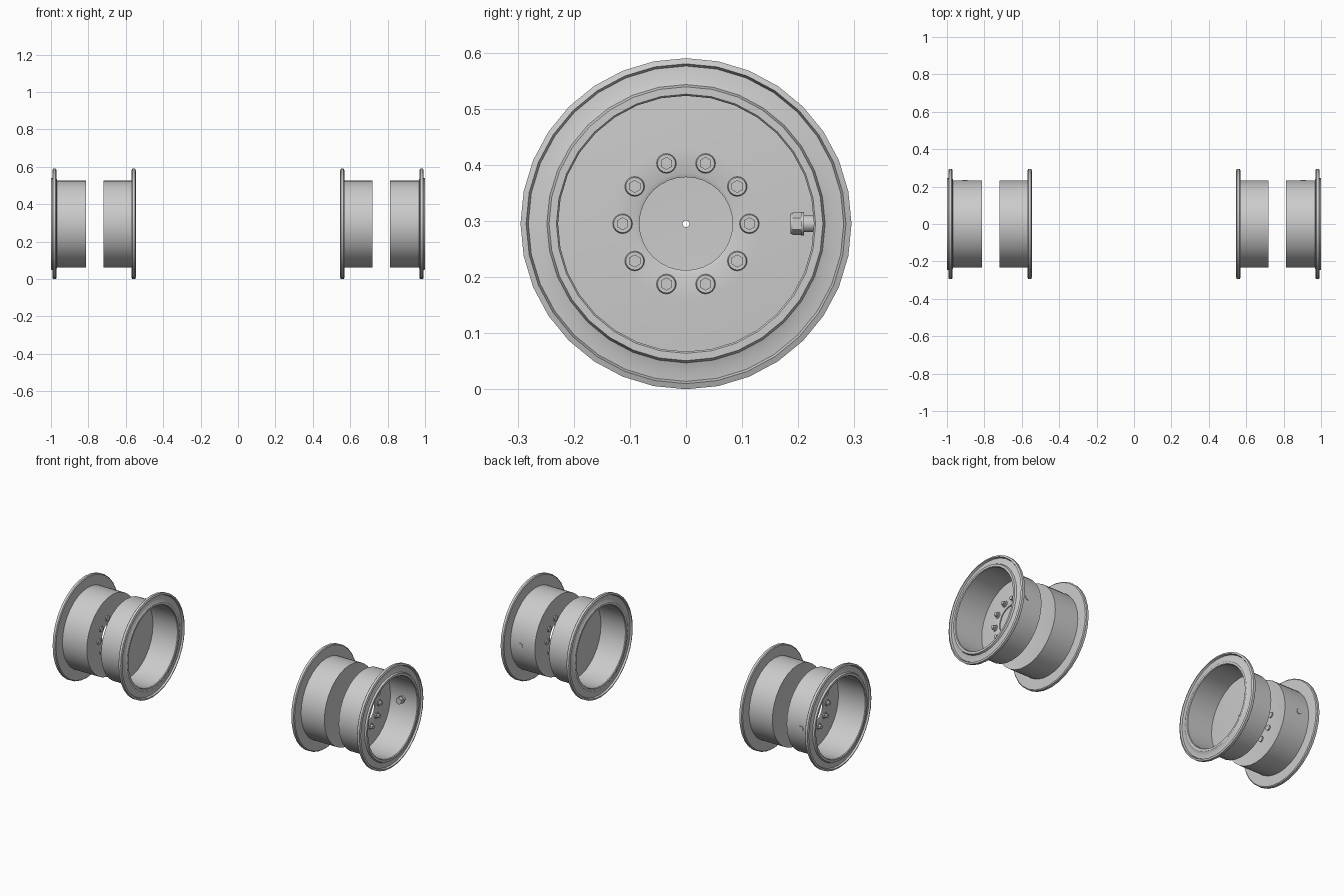
import bpy, bmesh, math
from mathutils import Matrix, Vector

if "Cube" in bpy.data.objects:
    bpy.data.objects.remove(bpy.data.objects["Cube"])

CZ = 0.295      # axle height
SIDES = 32


def finish(bm, name):
    bmesh.ops.recalc_face_normals(bm, faces=bm.faces)
    mesh = bpy.data.meshes.new(name)
    bm.to_mesh(mesh)
    bm.free()
    ob = bpy.data.objects.new(name, mesh)
    bpy.context.collection.objects.link(ob)
    bpy.ops.object.select_all(action='DESELECT')
    ob.select_set(True)
    bpy.context.view_layer.objects.active = ob
    bpy.ops.object.shade_smooth_by_angle(angle=math.radians(30))
    return ob


def lathe(name, profile):
    """Revolve a closed (x, radius) profile about the axle."""
    bm = bmesh.new()
    rings = []
    for i in range(SIDES):
        a = 2 * math.pi * i / SIDES
        rings.append([bm.verts.new((x, r * math.cos(a), CZ + r * math.sin(a)))
                      for x, r in profile])
    n = len(profile)
    for i in range(SIDES):
        p, q = rings[i], rings[(i + 1) % SIDES]
        for j in range(n):
            k = (j + 1) % n
            bm.faces.new((p[j], p[k], q[k], q[j]))
    return finish(bm, name)


def rod(bm, start, end, radius, sides, top=None):
    """Capped prism between two points."""
    a, b = Vector(start), Vector(end)
    d = b - a
    m = Matrix.Translation((a + b) / 2) @ d.to_track_quat('Z', 'Y').to_matrix().to_4x4()
    bmesh.ops.create_cone(bm, cap_ends=True, segments=sides, radius1=radius,
                          radius2=radius if top is None else top,
                          depth=d.length, matrix=m)


def rim_profile(x, disc_x, direction, lip, hole):
    """x: flange face, disc_x: closed end, direction: +1 if the flange faces outward (+x)."""
    k = direction
    flange = [(disc_x, 0.233), (x - k * 0.024, 0.233), (x - k * 0.024, 0.238),
              (x - k * 0.022, 0.290), (x - k * 0.018, 0.295), (x - k * 0.004, 0.295),
              (x, 0.285), (x - k * 0.010, 0.281), (x - k * 0.008, 0.262),
              (x - k * 0.003, 0.248), (x + k * lip, 0.244), (x + k * lip, 0.231),
              (x + k * (lip - 0.004), 0.228)]
    disc = [(disc_x + k * 0.012, 0.228), (disc_x + k * 0.018, 0.135),
            (disc_x + k * 0.018, hole * 1.08), (disc_x + k * 0.015, hole),
            (disc_x + k * 0.008, hole), (disc_x + k * 0.008, 0.135),
            (disc_x + k * 0.001, 0.226)]
    return flange + disc


for side, s in (("left", -1), ("right", 1)):
    # dual rims: bolted outer one and plain inner one
    outer = rim_profile(0.993, 0.812, 1, 0.007, 0.083)
    inner = rim_profile(0.546, 0.720, -1, 0.0, 0.006)
    lathe(side + "_outer_rim", [(s * x, r) for x, r in outer])
    lathe(side + "_inner_rim", [(s * x, r) for x, r in inner])

    # ten wheel bolts with washers and nuts, tails showing behind the disc
    bm = bmesh.new()
    for i in range(10):
        a = math.tau * i / 10
        y, z = 0.113 * math.cos(a), CZ + 0.113 * math.sin(a)
        rod(bm, (s * 0.829, y, z), (s * 0.835, y, z), 0.018, 16, 0.016)
        rod(bm, (s * 0.834, y, z), (s * 0.850, y, z), 0.0115, 6)
        rod(bm, (s * 0.821, y, z), (s * 0.813, y, z), 0.0155, 12)
    finish(bm, side + "_wheel_bolts")

    # tyre valve through the barrel wall
    bm = bmesh.new()
    for y0, y1, r, n in ((0.236, 0.205, 0.015, 16), (0.210, 0.205, 0.021, 16),
                         (0.206, 0.190, 0.020, 6), (0.190, 0.186, 0.018, 16)):
        rod(bm, (s * 0.905, y0, CZ), (s * 0.905, y1, CZ), r, n)
    finish(bm, side + "_tyre_valve")
